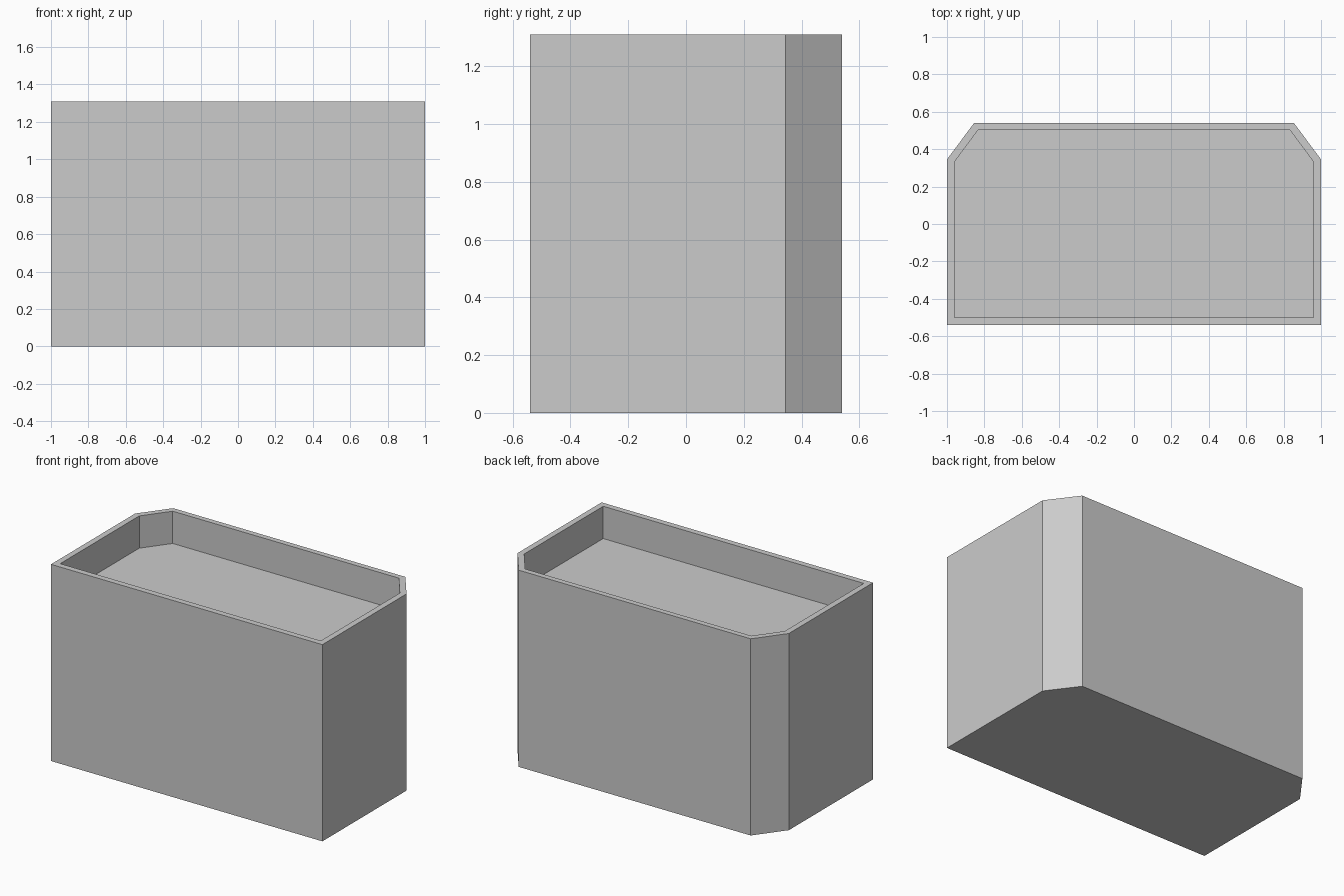
import bpy
import bmesh

cube = bpy.data.objects.get("Cube")
if cube:
    bpy.data.objects.remove(cube, do_unlink=True)

HEIGHT = 1.31
FLOOR = 1.095

grey = bpy.data.materials.new("plain grey")
grey.use_nodes = True
grey.diffuse_color = (0.6, 0.6, 0.6, 1)
grey.node_tree.nodes["Principled BSDF"].inputs["Base Color"].default_value = (0.6, 0.6, 0.6, 1)


def outline(half):
    """Mirror the right half of a plan to get the full counter-clockwise loop."""
    return half + [(-x, y) for x, y in reversed(half)]


# Plans with chamfered back corners: outer wall and recess
outer = outline([(1.0, -0.54), (1.0, 0.345), (0.855, 0.54)])
inner = outline([(0.96, -0.50), (0.96, 0.332), (0.833, 0.503)])

# Solid box with a shallow open recess in the top
bm = bmesh.new()
rings = [[bm.verts.new((x, y, z)) for x, y in plan]
         for plan, z in ((outer, 0), (outer, HEIGHT), (inner, HEIGHT), (inner, FLOOR))]
count = len(outer)
for low, high in zip(rings, rings[1:]):
    for i in range(count):
        j = (i + 1) % count
        bm.faces.new((low[i], low[j], high[j], high[i]))
bm.faces.new(list(reversed(rings[0])))
bm.faces.new(rings[-1])
bmesh.ops.recalc_face_normals(bm, faces=bm.faces)

mesh = bpy.data.meshes.new("planter_box")
bm.to_mesh(mesh)
bm.free()
mesh.materials.append(grey)
box = bpy.data.objects.new("planter_box", mesh)
bpy.context.collection.objects.link(box)
